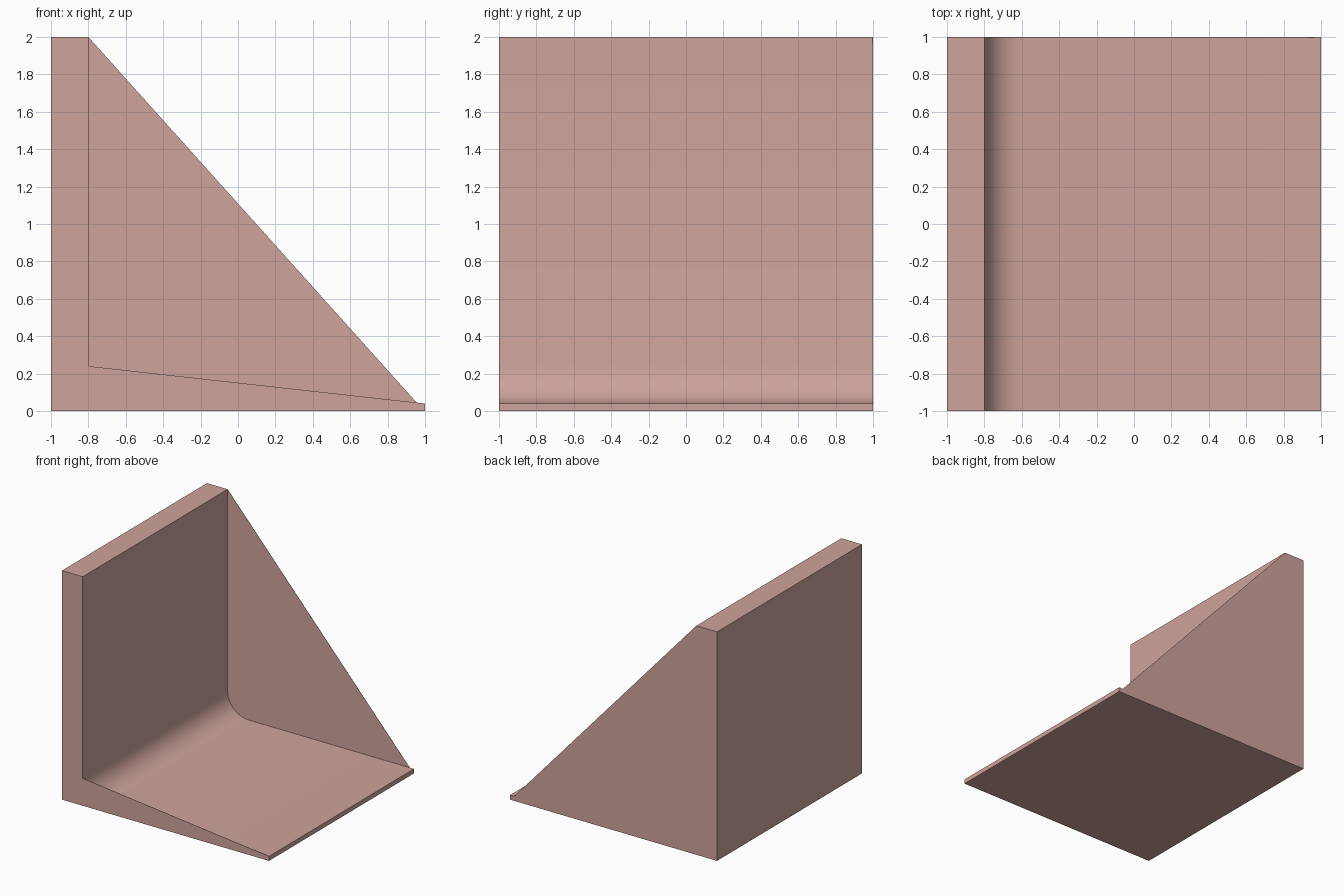
import bpy
import bmesh
import math

cube = bpy.data.objects.get("Cube")
if cube:
    bpy.data.objects.remove(cube, do_unlink=True)

# Single dusty pink finish
pink = bpy.data.materials.new("dusty_pink")
pink.use_nodes = True
colour = (0.62, 0.37, 0.33, 1.0)
pink.diffuse_color = colour
pink.node_tree.nodes["Principled BSDF"].inputs["Base Color"].default_value = colour


def extrude_profile(name, profile, y0, y1):
    """Extrude an (x, z) outline, given anticlockwise from the front, along y."""
    bm = bmesh.new()
    face = bm.faces.new([bm.verts.new((x, y0, z)) for x, z in profile])
    geom = bmesh.ops.extrude_face_region(bm, geom=[face], use_keep_orig=True)["geom"]
    moved = [v for v in geom if isinstance(v, bmesh.types.BMVert)]
    bmesh.ops.translate(bm, verts=moved, vec=(0, y1 - y0, 0))
    bmesh.ops.recalc_face_normals(bm, faces=bm.faces)
    mesh = bpy.data.meshes.new(name)
    bm.to_mesh(mesh)
    bm.free()
    mesh.materials.append(pink)
    obj = bpy.data.objects.new(name, mesh)
    bpy.context.collection.objects.link(obj)
    return obj


WALL_X = -0.8      # inner face of the upright wall
FLOOR = 0.04       # floor thickness
RADIUS = 0.2       # fillet between floor and wall
SHEET = 0.002      # thickness of the side sheets
STEPS = 6

# Upright wall and floor joined by a rounded inner corner
fillet = []
for i in range(STEPS + 1):
    a = math.radians(90 * i / STEPS)
    fillet.append((WALL_X + RADIUS * (1 - math.sin(a)),
                   FLOOR + RADIUS * (1 - math.cos(a))))
body = extrude_profile(
    "wall_and_floor",
    [(-1, 0), (1, 0), (1, FLOOR)] + fillet + [(WALL_X, 2), (-1, 2)],
    -1 + SHEET, 1 - SHEET)

# Low sloping side sheet at the front
extrude_profile(
    "front_side_sheet",
    [(-1, 0), (1, 0), (1, FLOOR), (WALL_X, FLOOR + RADIUS), (WALL_X, 2), (-1, 2)],
    -1, -1 + SHEET)

# Full height triangular side sheet at the back
extrude_profile(
    "back_side_sheet",
    [(-1, 0), (1, 0), (1, FLOOR), (0.96, FLOOR), (WALL_X, 2), (-1, 2)],
    1 - SHEET, 1)

# Smooth only the rounded corner
bpy.ops.object.select_all(action="DESELECT")
body.select_set(True)
bpy.context.view_layer.objects.active = body
bpy.ops.object.shade_smooth_by_angle(angle=math.radians(35))
